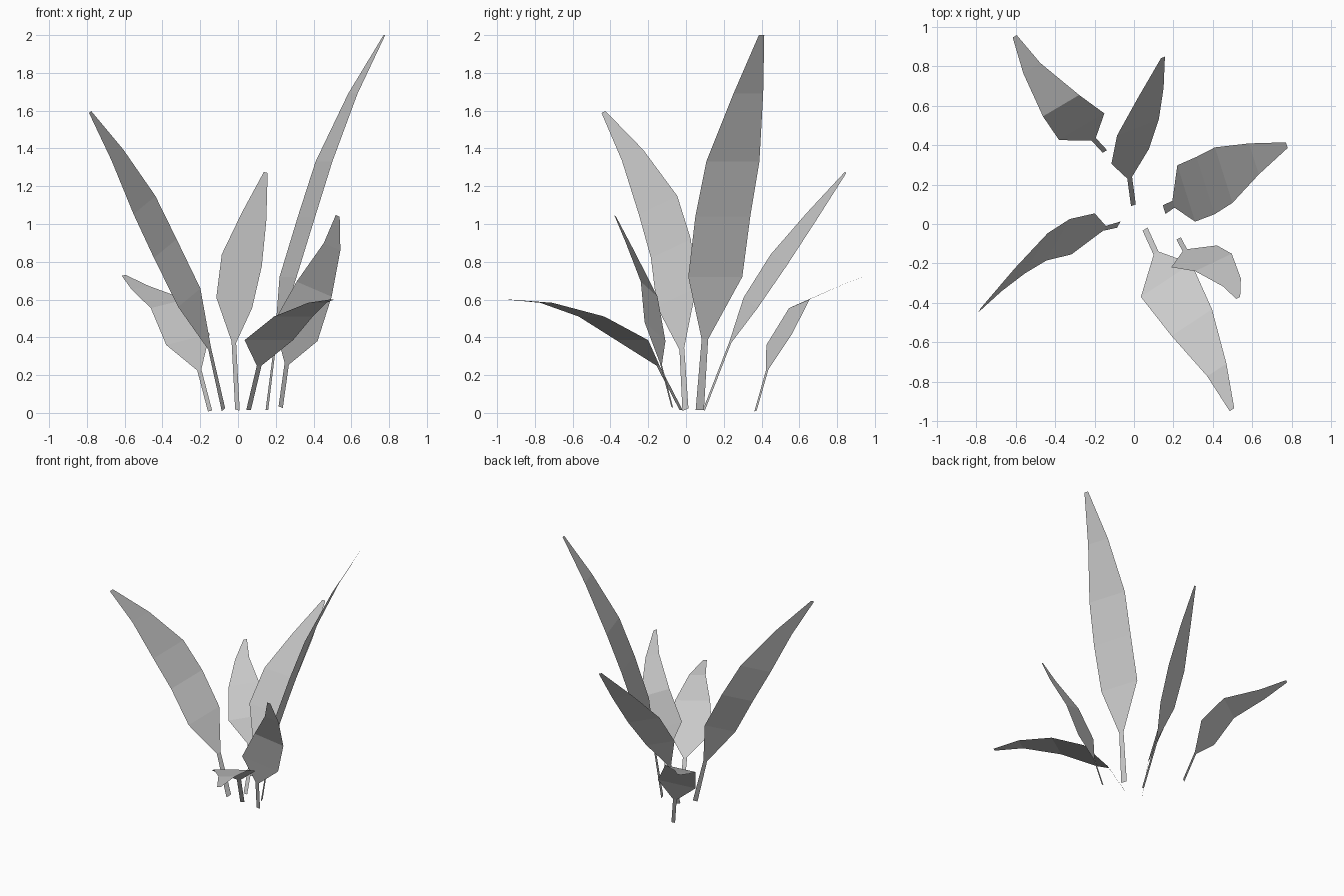
import bpy
from mathutils import Vector

# Shared blade widths, from stem foot to tip
LONG = (.046, .036, .30, .305, .295, .165, .03)
MEDIUM = (.027, .027, .211, .236, .145, .022)
BROAD = (.028, .028, .29, .232, .11, .026)


def leaf(name, side, widths, path, scale=1.0):
    """Flat strip that follows a centre path, spread along one side direction."""
    side = Vector(side).normalized()
    verts = []
    for point, width in zip(path, widths):
        half = side * (width * scale / 2)
        verts += [Vector(point) - half, Vector(point) + half]
    faces = [(i, i + 1, i + 3, i + 2) for i in range(0, len(verts) - 2, 2)]
    mesh = bpy.data.meshes.new(name)
    mesh.from_pydata(verts, [], faces)
    mesh.update()
    obj = bpy.data.objects.new(name, mesh)
    bpy.context.collection.objects.link(obj)


# Two long upright leaves
leaf("tall_right_leaf", (.09, -.285, 0), LONG,
     [(.153, .073, .015), (.2, .1, .39), (.265, .155, .72), (.363, .195, 1.04),
      (.455, .248, 1.33), (.608, .33, 1.69), (.775, .4, 2.0)])
leaf("tall_left_leaf", (.118, .208, .098), LONG,
     [(-.077, -.003, .017), (-.15, -.022, .34), (-.258, -.05, .61),
      (-.385, -.08, .87), (-.495, -.148, 1.1), (-.638, -.283, 1.365),
      (-.783, -.437, 1.593)], scale=.86)

# Medium leaf leaning back
leaf("back_leaf", (.205, .08, -.06), MEDIUM,
     [(-.003, .095, .015), (-.022, .235, .375), (-.02, .342, .583),
      (.02, .49, .808), (.085, .665, 1.04), (.147, .845, 1.273)])

# Three short broad leaves that bend over
leaf("back_left_leaf", (.22, .13, .055), BROAD,
     [(-.148, .368, .01), (-.205, .43, .228), (-.265, .493, .388),
      (-.37, .6, .578), (-.518, .79, .662), (-.605, .952, .728)], scale=.94)
leaf("front_right_leaf", (.84, .4, -.36), BROAD,
     [(.226, -.073, .03), (.258, -.133, .26), (.305, -.164, .43),
      (.403, -.195, .655), (.498, -.297, .88), (.528, -.375, 1.043)], scale=.95)
leaf("front_drooping_leaf", (.83, .55, 0), BROAD,
     [(.056, -.026, .015), (.112, -.148, .25), (.163, -.285, .385),
      (.293, -.5, .51), (.42, -.74, .583), (.497, -.942, .6)], scale=1.06)
